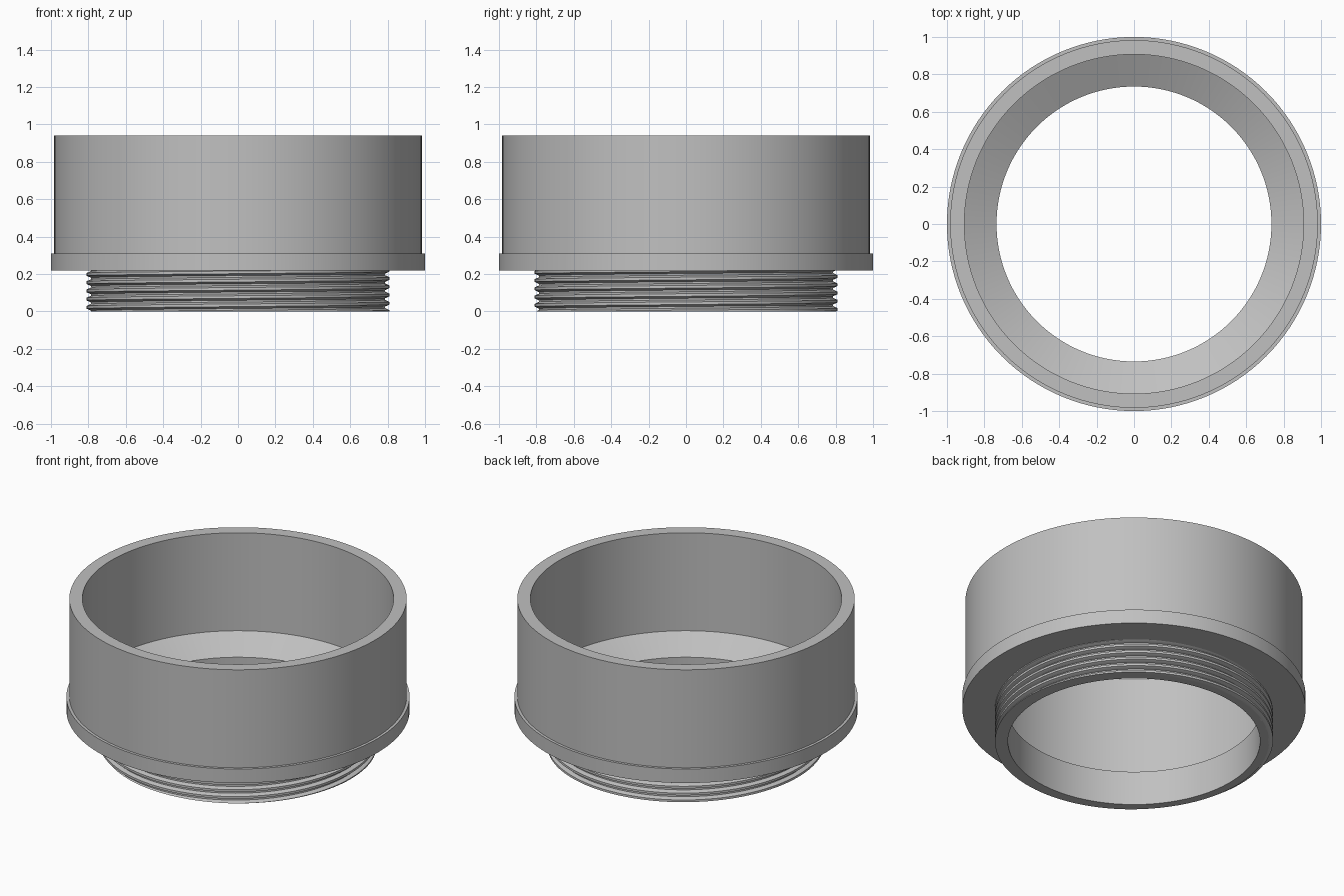
import bpy, bmesh, math

cube = bpy.data.objects.get("Cube")
if cube:
    bpy.data.objects.remove(cube)

SEGMENTS = 128
SHOULDER = 0.22      # underside of the flange, top of the threaded neck
PITCH = 0.044
ROOT, CREST = 0.787, 0.81

grey = bpy.data.materials.new("plain grey")
grey.use_nodes = True
colour = (0.53, 0.53, 0.53, 1)
grey.diffuse_color = colour
grey.node_tree.nodes["Principled BSDF"].inputs["Base Color"].default_value = colour


def add_object(name, bm):
    bmesh.ops.recalc_face_normals(bm, faces=bm.faces[:])
    mesh = bpy.data.meshes.new(name)
    bm.to_mesh(mesh)
    bm.free()
    obj = bpy.data.objects.new(name, mesh)
    bpy.context.collection.objects.link(obj)
    mesh.materials.append(grey)
    bpy.ops.object.select_all(action='DESELECT')
    obj.select_set(True)
    bpy.context.view_layer.objects.active = obj
    bpy.ops.object.shade_smooth_by_angle(angle=math.radians(25))
    return obj


def ring_at(bm, profile, angle, lift=0):
    return [bm.verts.new((r * math.cos(angle), r * math.sin(angle), z + lift))
            for r, z in profile]


def bridge(bm, a, b):
    for i in range(len(a)):
        j = (i + 1) % len(a)
        bm.faces.new((a[i], b[i], b[j], a[j]))


# Body: one closed section with bore, cone, socket, rim, flange and neck
section = [(0.735, 0), (0.735, SHOULDER), (0.907, 0.31), (0.907, 0.94),
           (0.983, 0.94), (0.983, 0.31), (1, 0.31), (1, SHOULDER),
           (ROOT, SHOULDER), (ROOT, 0)]
bm = bmesh.new()
rings = [ring_at(bm, section, math.tau * i / SEGMENTS) for i in range(SEGMENTS)]
for i in range(SEGMENTS):
    bridge(bm, rings[i], rings[(i + 1) % SEGMENTS])
add_object("socket_body", bm)

# Thread: a right-hand helical ridge, trimmed flush at both ends of the neck
ridge = [(ROOT - 0.01, -0.4 * PITCH), (ROOT, -0.4 * PITCH), (CREST, -0.16 * PITCH),
         (CREST, 0.16 * PITCH), (ROOT, 0.4 * PITCH), (ROOT - 0.01, 0.4 * PITCH)]
bm = bmesh.new()
turns = math.ceil(SHOULDER / PITCH) + 2
previous = None
for i in range(turns * SEGMENTS + 1):
    turn = i / SEGMENTS
    ring = ring_at(bm, ridge, math.tau * turn, PITCH * (turn - 1))
    if previous:
        bridge(bm, previous, ring)
    previous = ring
for height, side in ((0, -1), (SHOULDER, 1)):
    bmesh.ops.bisect_plane(bm, geom=bm.verts[:] + bm.edges[:] + bm.faces[:],
                           plane_co=(0, 0, height), plane_no=(0, 0, side),
                           clear_outer=True)
    bmesh.ops.holes_fill(bm, edges=[e for e in bm.edges if e.is_boundary], sides=0)
add_object("neck_thread", bm)
